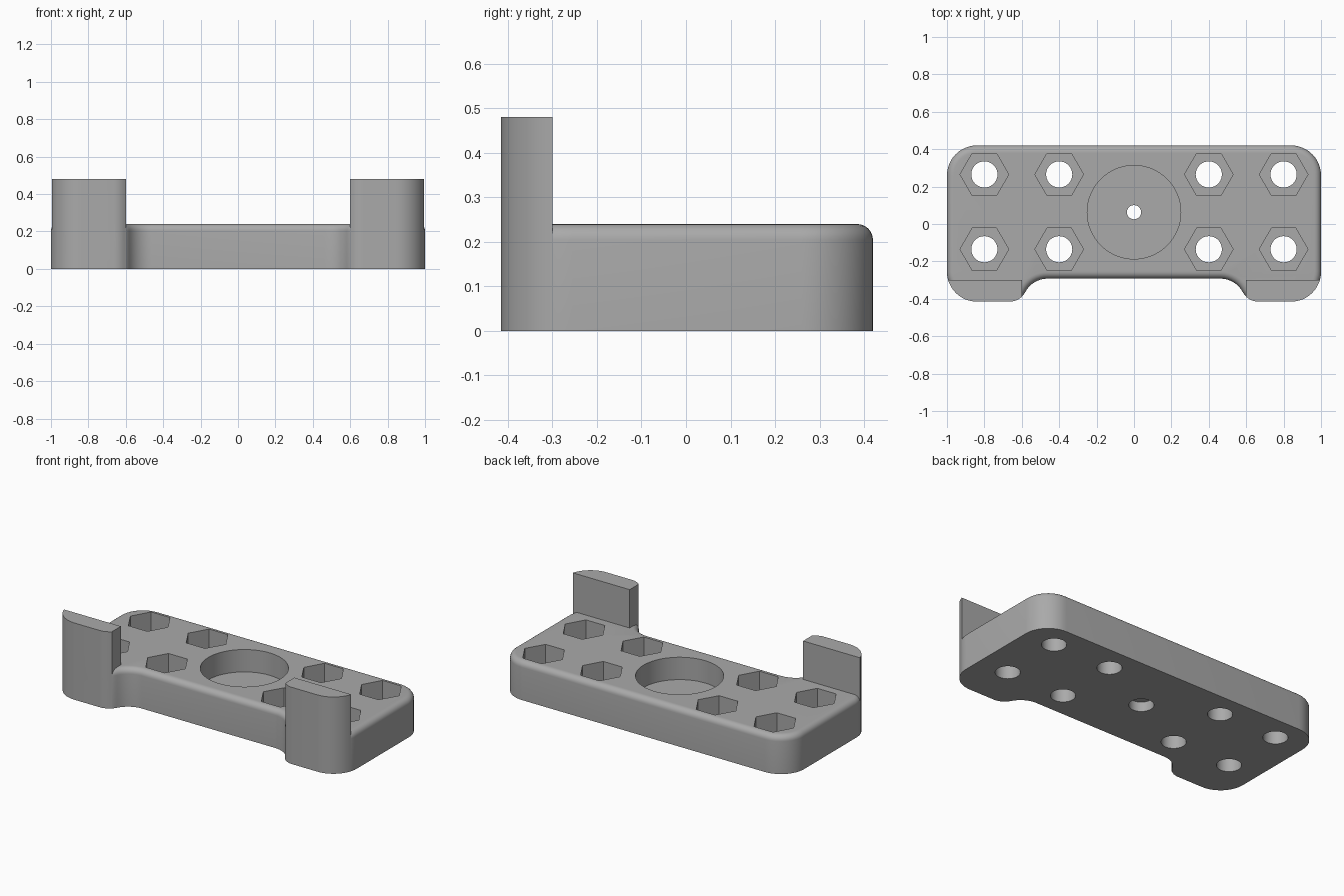
import bpy, bmesh, math

if "Cube" in bpy.data.objects:
    bpy.data.objects.remove(bpy.data.objects["Cube"])

grey = bpy.data.materials.new("mid grey")
grey.diffuse_color = (0.4, 0.4, 0.4, 1)
grey.use_nodes = True
grey.node_tree.nodes["Principled BSDF"].inputs["Base Color"].default_value = grey.diffuse_color

TOP, TOWER = 0.24, 0.48
BACK, FRONT, NOTCH = 0.42, -0.415, -0.292


def arc(cx, cy, r, a0, a1, n):
    return [(cx + r * math.cos(math.radians(a0 + (a1 - a0) * i / n)),
             cy + r * math.sin(math.radians(a0 + (a1 - a0) * i / n))) for i in range(n + 1)]


def prism(name, pts, z0, z1, bevel=0):
    """Extrude a plan outline, optionally rounding its top rim."""
    bm = bmesh.new()
    bottom = bm.faces.new([bm.verts.new((x, y, z0)) for x, y in pts])
    ext = bmesh.ops.extrude_face_region(bm, geom=[bottom])["geom"]
    bmesh.ops.translate(bm, vec=(0, 0, z1 - z0),
                        verts=[g for g in ext if isinstance(g, bmesh.types.BMVert)])
    bmesh.ops.recalc_face_normals(bm, faces=bm.faces)
    if bevel:
        rim = [e for e in bm.edges if all(abs(v.co.z - z1) < 1e-5 for v in e.verts)]
        bmesh.ops.bevel(bm, geom=rim, offset=bevel, segments=6, profile=0.5, affect='EDGES')
    me = bpy.data.meshes.new(name)
    bm.to_mesh(me)
    bm.free()
    me.materials.append(grey)
    ob = bpy.data.objects.new(name, me)
    bpy.context.collection.objects.link(ob)
    return ob


def boolean(ob, other, op):
    mod = ob.modifiers.new(op.lower(), 'BOOLEAN')
    mod.operation, mod.solver, mod.object = op, 'EXACT', other
    bpy.context.view_layer.objects.active = ob
    bpy.ops.object.modifier_apply(modifier=mod.name)
    bpy.data.objects.remove(other)


# Right half of the plan: notch, S-curve, rounded foot, rounded back corner
R = 0.16
drop = NOTCH - FRONT
r1, r2 = 0.135, 0.095
ang = math.degrees(math.acos(1 - drop / (r1 + r2)))
x0 = 0.462
x1 = x0 + (r1 + r2) * math.sin(math.radians(ang))
s_curve = arc(x0, NOTCH - r1, r1, 90, 90 - ang, 8)
foot = arc(x1, FRONT + r2, r2, 270 - ang, 270, 8)[1:]
right = (s_curve + foot + arc(1 - R, FRONT + R, R, -90, 0, 12)
         + arc(1 - R, BACK - R, R, 0, 90, 12))
outline = right + [(-x, y) for x, y in reversed(right)]

# Mounting plate with a rounded top rim
plate = prism("mounting_plate", outline, 0, TOP, 0.036)

# Upright end stops: the plan shape in front of the stop face
for sx in (1, -1):
    tower = ([(0.6, -0.3)] + [p for p in s_curve + foot if p[0] > 0.603]
             + [p for p in arc(1 - R, FRONT + R, R, -90, 0, 12) if p[1] < -0.3]
             + [(1 - R + math.sqrt(R * R - (FRONT + R + 0.3) ** 2), -0.3)])
    ys = [p for p in tower[1:]]
    tower.insert(1, (0.6, ys[0][1] + 0.004))
    stop = prism("end_stop", [(sx * x, y) for x, y in tower], 0, TOWER)
    boolean(plate, stop, 'UNION')

# Nut pockets with bolt holes
for x in (-0.8, -0.4, 0.4, 0.8):
    for y in (-0.135, 0.265):
        boolean(plate, prism("nut_cut", arc(x, y, 0.13, 0, 300, 5), 0.1, 0.4), 'DIFFERENCE')
        boolean(plate, prism("bolt_cut", arc(x, y, 0.07, 0, 350, 35), -0.1, 0.15), 'DIFFERENCE')

# Round centre recess, small through hole and counterbore underneath
for r, z0, z1, n in ((0.25, 0.10, 0.4, 64), (0.038, -0.1, 0.2, 24), (0.07, -0.1, 0.06, 36)):
    boolean(plate, prism("centre_cut", arc(0, 0.063, r, 0, 360 - 360 / n, n - 1), z0, z1),
            'DIFFERENCE')

bpy.ops.object.select_all(action='DESELECT')
plate.select_set(True)
bpy.context.view_layer.objects.active = plate
bpy.ops.object.shade_smooth_by_angle(angle=math.radians(30))
